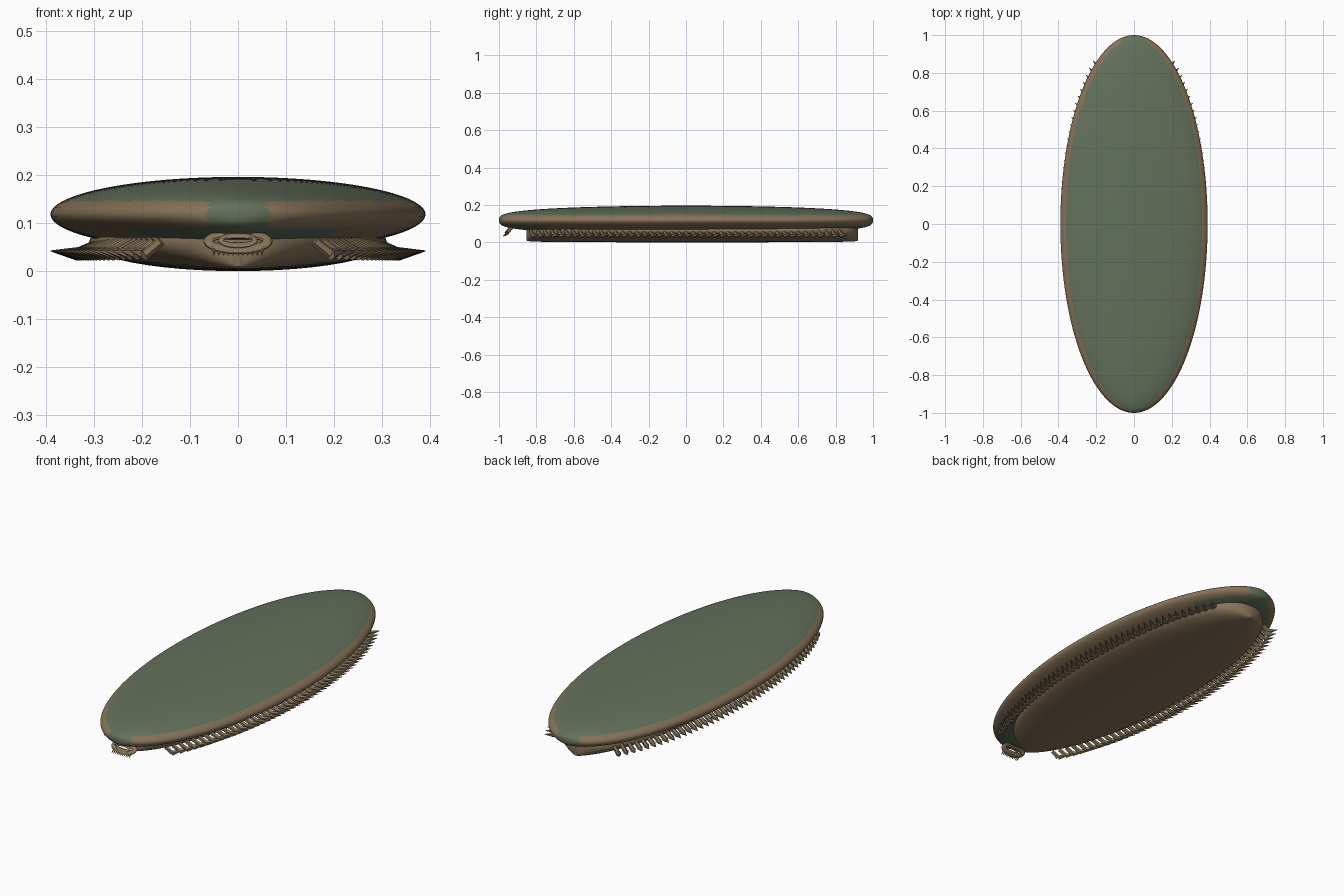
import bpy, bmesh, math
from mathutils import Vector, Matrix

if "Cube" in bpy.data.objects:
    bpy.data.objects.remove(bpy.data.objects["Cube"])


def material(name, rgb):
    m = bpy.data.materials.new(name)
    m.diffuse_color = (*rgb, 1)
    m.use_nodes = True
    m.node_tree.nodes["Principled BSDF"].inputs["Base Color"].default_value = m.diffuse_color
    return m


GREEN = material("moss green", (0.125, 0.165, 0.105))
BROWN = material("warm brown", (0.245, 0.175, 0.100))


def finish(name, bm, mats, angle=40):
    bmesh.ops.recalc_face_normals(bm, faces=bm.faces)
    me = bpy.data.meshes.new(name)
    bm.to_mesh(me)
    bm.free()
    ob = bpy.data.objects.new(name, me)
    bpy.context.collection.objects.link(ob)
    for m in mats:
        me.materials.append(m)
    bpy.ops.object.select_all(action='DESELECT')
    ob.select_set(True)
    bpy.context.view_layer.objects.active = ob
    bpy.ops.object.shade_smooth_by_angle(angle=math.radians(angle))
    return ob


def long_pod(centre, radii, px, pz, rings, sides):
    """Ellipsoid running along y; px and pz set how blunt the ends are."""
    bm = bmesh.new()
    loops = []
    for i in range(1, rings):
        phi = math.pi * i / rings
        s = math.sin(phi)
        loop = []
        for j in range(sides):
            t = math.tau * j / sides
            loop.append(bm.verts.new((
                centre[0] + radii[0] * s ** px * math.cos(t),
                centre[1] - radii[1] * math.cos(phi),
                centre[2] + radii[2] * s ** pz * math.sin(t))))
        loops.append(loop)
    for a, b in zip(loops, loops[1:]):
        for j in range(sides):
            k = (j + 1) % sides
            bm.faces.new((a[j], a[k], b[k], b[j]))
    for loop, sign in ((loops[0], -1), (loops[-1], 1)):
        pole = bm.verts.new((centre[0], centre[1] + sign * radii[1], centre[2]))
        for j in range(sides):
            bm.faces.new((loop[j], loop[(j + 1) % sides], pole))
    return bm


def spike(bm, a, b, r1, r2, sides=6):
    """Tapered limb segment from a to b."""
    a, b = Vector(a), Vector(b)
    d = b - a
    mat = Matrix.Translation((a + b) / 2) @ d.to_track_quat('Z', 'Y').to_matrix().to_4x4()
    bmesh.ops.create_cone(bm, cap_ends=True, segments=sides, radius1=r1,
                          radius2=r2, depth=d.length, matrix=mat)


# Shell: green, with a brown band around the rim and under the sides
shell = long_pod((0, 0, 0.118), (0.39, 1.0, 0.078), 1, 0.6, 72, 96)
for f in shell.faces:
    c = f.calc_center_median()
    dz = c.z - 0.118
    rim = abs(dz) < 0.028 and abs(c.x) > 0.06
    under = dz < 0 and abs(c.y) < 0.74
    f.material_index = 1 if rim or under else 0
finish("shell", shell, [GREEN, BROWN])

# Belly: long keel with upright ends
finish("belly", long_pod((0, 0.033, 0.06), (0.31, 0.887, 0.06), 0.9, 0.06, 56, 48), [BROWN])

# Legs: a short thigh and a pointed foot swept backward, mirrored in x
legs = bmesh.new()
COUNT = 45
for i in range(COUNT):
    y = -0.82 + 1.65 * i / (COUNT - 1)
    s = math.sqrt(1 - y * y)
    for side in (-1, 1):
        root = (side * 0.28 * s, y - 0.01, 0.062)
        knee = (side * 0.335 * s, y, 0.036)
        tip = (side * 0.39 * s, y + 0.035, 0.042)
        spike(legs, root, knee, 0.010, 0.012)
        spike(legs, knee, tip, 0.014, 0.001)
finish("legs", legs, [BROWN], 30)


# Mouth: outer and inner lip rings, tilted forward at the bottom
def lip(name, rx, rz, thick, centre, tilt):
    bm = bmesh.new()
    n, m = 32, 10
    grid = []
    for i in range(n):
        a = math.tau * i / n
        row = []
        for j in range(m):
            b = math.tau * j / m
            k = thick * math.cos(b)
            z = (rz + k) * math.sin(a)
            row.append(bm.verts.new((
                centre[0] + (rx + k) * math.cos(a),
                centre[1] + thick * math.sin(b) + tilt * z,
                centre[2] + z)))
        grid.append(row)
    for i in range(n):
        for j in range(m):
            i2, j2 = (i + 1) % n, (j + 1) % m
            bm.faces.new((grid[i][j], grid[i2][j], grid[i2][j2], grid[i][j2]))
    return finish(name, bm, [BROWN])


lip("outer_lip", 0.061, 0.016, 0.011, (0, -0.945, 0.062), 0.8)
lip("inner_lip", 0.035, 0.010, 0.006, (0, -0.955, 0.064), 0.8)

# Teeth along the lower lip
teeth = bmesh.new()
for i in range(11):
    x = -0.05 + 0.01 * i
    drop = 0.005 * (x / 0.05) ** 2
    spike(teeth, (x, -0.957, 0.044 + drop), (x, -0.978, 0.033), 0.005, 0.001)
finish("teeth", teeth, [BROWN], 30)
